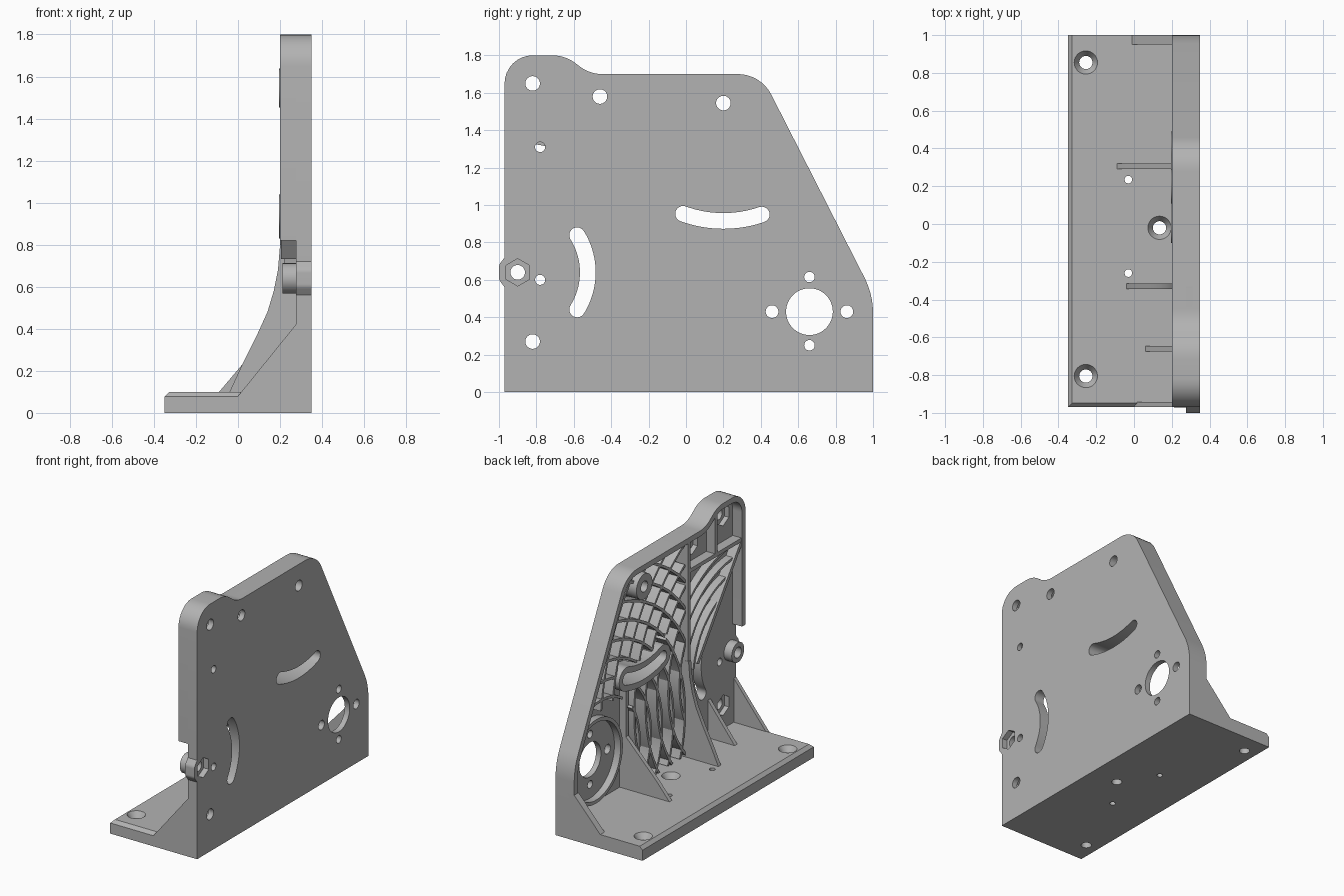
import bpy, bmesh, math
from mathutils import Vector, Matrix

cube = bpy.data.objects.get("Cube")
if cube:
    bpy.data.objects.remove(cube, do_unlink=True)

grey = bpy.data.materials.new("plain_grey")
grey.use_nodes = True
grey.diffuse_color = (0.45, 0.45, 0.45, 1)
grey.node_tree.nodes["Principled BSDF"].inputs["Base Color"].default_value = (0.45, 0.45, 0.45, 1)
parts = []
AXES = {"x": Matrix(((0, 0, 1), (1, 0, 0), (0, 1, 0))),
        "y": Matrix(((1, 0, 0), (0, 0, 1), (0, 1, 0)))}


def add(name, bm):
    """Turn a bmesh into a clean grey part."""
    bmesh.ops.remove_doubles(bm, verts=bm.verts, dist=0.0001)
    bmesh.ops.recalc_face_normals(bm, faces=bm.faces)
    mesh = bpy.data.meshes.new(name)
    bm.to_mesh(mesh)
    bm.free()
    mesh.materials.append(grey)
    ob = bpy.data.objects.new(name, mesh)
    bpy.context.collection.objects.link(ob)
    parts.append(ob)
    return ob


def sheet(name, loops, lo, hi, axis="x"):
    """Extrude flat loops (inner loops become holes) along an axis."""
    curve = bpy.data.curves.new(name, "CURVE")
    curve.dimensions = "2D"
    curve.fill_mode = "BOTH"
    curve.extrude = (hi - lo) / 2
    for loop in loops:
        sp = curve.splines.new("POLY")
        sp.points.add(len(loop) - 1)
        for p, (u, v) in zip(sp.points, loop):
            p.co = (u, v, 0, 1)
        sp.use_cyclic_u = True
    tmp = bpy.data.objects.new(name + "_curve", curve)
    bpy.context.collection.objects.link(tmp)
    mesh = bpy.data.meshes.new_from_object(tmp.evaluated_get(bpy.context.evaluated_depsgraph_get()))
    bpy.data.objects.remove(tmp, do_unlink=True)
    bm = bmesh.new()
    bm.from_mesh(mesh)
    bpy.data.meshes.remove(mesh)
    for v in bm.verts:
        v.co = AXES[axis] @ (v.co + Vector((0, 0, (lo + hi) / 2)))
    return add(name, bm)


def arc(c, r, a0, a1, n=24):
    return [(c[0] + r * math.cos(math.radians(a0 + (a1 - a0) * i / n)),
             c[1] + r * math.sin(math.radians(a0 + (a1 - a0) * i / n))) for i in range(n + 1)]


def circle(c, r, n=32):
    return arc(c, r, 90, 450, n)[:-1]


def slot(c, r, a0, a1, w):
    ends = [arc(c, r, a, a, 1)[0] for a in (a0, a1)]
    return (arc(c, r + w, a0, a1) + arc(ends[1], w, a1, a1 + 180, 10)[1:-1]
            + arc(c, r - w, a1, a0) + arc(ends[0], w, a0 + 180, a0 + 360, 10)[1:-1])


def ribbon(path, a, b):
    """Closed loop between two offsets of an open path (positive is left)."""
    pts = [Vector(p) for p in path]
    sides = ([], [])
    for i, p in enumerate(pts):
        t = (pts[min(i + 1, len(pts) - 1)] - pts[max(i - 1, 0)]).normalized()
        for side, d in zip(sides, (a, b)):
            side.append(tuple(p + Vector((-t.y, t.x)) * d))
    return sides[0] + sides[1][::-1]


def rounded(corners):
    """Round each (u, v, radius) corner with a true arc."""
    out = []
    for i, (u, v, r) in enumerate(corners):
        c = Vector((u, v))
        if r == 0:
            out.append((u, v))
            continue
        d0 = (Vector(corners[i - 1][:2]) - c).normalized()
        d1 = (Vector(corners[(i + 1) % len(corners)][:2]) - c).normalized()
        half = (math.pi - d0.angle(d1)) / 2
        p, q, w = c + d0 * r * math.tan(half), c + d1 * r * math.tan(half), math.cos(half)
        for k in range(9):
            t = k / 8
            e, f, g = (1 - t) ** 2, 2 * w * t * (1 - t), t * t
            out.append(tuple((p * e + c * f + q * g) / (e + f + g)))
    return out


# Key centres in the plate
motor, nut, pivot = (0.66, 0.43), (-0.9, 0.64), (0.2, 1.545)
bolts = [(-0.82, 1.65), (-0.46, 1.58), (-0.82, 0.27)]

# Plate skin with holes
edge = [(1, 0, 0), (1, 0.522, 0.42), (0.4, 1.7, 0.2), (-0.515, 1.7, 0.2),
        (-0.645, 1.8, 0.2), (-0.97, 1.8, 0.15)]
bulge = [(-0.97, 0.72, 0), (-1, 0.68, 0.04), (-1, 0.6, 0.04), (-0.97, 0.56, 0)]
outline = rounded(edge + bulge + [(-0.97, 0, 0)])
small = [circle((-0.78, z), 0.027) for z in (1.31, 0.6)]
slot_low = slot(nut, 0.375, -32, 32, 0.042)
slot_top = slot(pivot, 0.63, -110, -71, 0.042)
motor_holes = [circle(motor, 0.125, 48)]
for dy, dz, r in ((-0.2, 0, 0.034), (0.2, 0, 0.034), (0, 0.185, 0.028), (0, -0.18, 0.028)):
    motor_holes.append(circle((motor[0] + dy, motor[1] + dz), r))
sheet("plate_skin", [outline, slot_low, slot_top, circle(nut, 0.073, 6), circle(pivot, 0.039)]
      + small + motor_holes + [circle(b, 0.039) for b in bolts], 0.31, 0.35)

# Thicker front zone with nut pockets
zone = rounded([(-0.33, 0, 0), (-0.33, 1.7, 0)] + edge[3:] + bulge + [(-0.97, 0, 0)])
sheet("front_zone", [zone, slot_low, circle(nut, 0.039)] + small
      + [circle(b, 0.075, 6) for b in bolts], 0.275, 0.31)

# Rim around the plate
rim = rounded(edge + [(-0.97, 0.82, 0)])
sheet("plate_rim", [ribbon(rim, 0, 0.04)], 0.2, 0.32)

# Raised bosses
sheet("pivot_boss", [circle(pivot, 0.092), circle(pivot, 0.039)], 0.195, 0.32)
sheet("slot_boss", [slot(pivot, 0.63, -110, -71, 0.085), slot_top], 0.195, 0.32)
sheet("nut_boss", [circle(nut, 0.072), circle(nut, 0.039)], 0.212, 0.28)
sheet("motor_ring", [circle(motor, 0.305, 64), circle(motor, 0.28, 64)], 0.26, 0.32)

# Straight ribs
for name, path in (("divider_rib", [(-0.33, 0.7), (-0.33, 1.69)]),
                   ("upper_rib", [(-0.33, 1.45), (-0.95, 1.45)]),
                   ("corner_rib", [(-0.64, 1.45), (-0.64, 1.77)]),
                   ("diagonal_rib", [(-0.43, 0.74), (-0.93, 1.43)])):
    sheet(name, [ribbon(path, -0.014, 0.014)], 0.205, 0.3)
sheet("motor_wall", [ribbon([(0.305, 0.1), (0.305, 0.85)], -0.015, 0.015)], 0.26, 0.32)


# Curved lattice ribs, clipped to their zones
def in_main(p):
    y, z = p
    return (-0.33 < y < 0.93 - (z - 0.62) / 1.96 and 0.09 < z < 1.67
            and math.dist(p, motor) > 0.3 and math.dist(p, pivot) > 0.09
            and not (y > 0.3 and z < 0.8)
            and not (abs(math.dist(p, pivot) - 0.63) < 0.08 and abs(y - 0.19) < 0.28))


def in_front(p):
    return -0.95 < p[0] < -0.33 and 0.74 - (p[0] + 0.43) * 1.38 < p[1] < 1.45


def lattice(name, centre, start, radii, inside, x0):
    loops = []
    for r in radii:
        run = []
        for p in arc(centre, r, start, start + 360, 240):
            if inside(p):
                run.append(p)
                continue
            if len(run) > 2:
                loops.append(ribbon(run, -0.009, 0.009))
            run = []
    sheet(name, loops, x0, 0.32)


lattice("motor_side_ribs", motor, -90, [0.45 + 0.13 * i for i in range(8)], in_main, 0.225)
lattice("nut_side_ribs", nut, 180, [0.65 + 0.13 * i for i in range(8)], in_main, 0.225)
lattice("front_zone_ribs", nut, 180, [0.5 + 0.1 * i for i in range(4)], in_front, 0.22)

# Gussets between plate and base
tail = [(0.32, 0.05)]
for name, y0, y1, prof in (
        ("front_gusset", -0.97, -0.942, [(0, 0), (0, 0.08), (0.275, 0.42), (0.32, 0.42), (0.32, 0)]),
        ("small_gusset", -0.675, -0.645, [(0.02, 0.05), (0.06, 0.1), (0.28, 0.38), (0.32, 0.38)] + tail),
        ("tall_gusset", -0.345, -0.315, [(-0.06, 0.05), (-0.04, 0.1), (0.02, 0.23), (0.09, 0.37), (0.14, 0.48),
                                         (0.17, 0.58), (0.19, 0.68), (0.2, 0.8), (0.32, 0.8)] + tail),
        ("middle_gusset", 0.29, 0.32, [(-0.13, 0.05), (-0.09, 0.1), (0.02, 0.23), (0.28, 0.5), (0.32, 0.5)] + tail),
        ("back_gusset", 0.95, 1, [(-0.05, 0.05), (-0.01, 0.1), (0.2, 0.33), (0.32, 0.33)] + tail)):
    sheet(name, [prof], y0, y1, "y")

# Base slab with two chamfered edges
bm = bmesh.new()
bmesh.ops.create_cube(bm, size=1, matrix=Matrix.Translation((-0.01, 0.015, 0.05))
                      @ Matrix.Diagonal((0.68, 1.97, 0.1, 1)))
top = [e for e in bm.edges if all(v.co.z > 0.05 for v in e.verts)
       and (all(v.co.x < 0 for v in e.verts) or all(v.co.y < 0 for v in e.verts))]
bmesh.ops.bevel(bm, geom=top, offset=0.023, segments=1, affect="EDGES")
base = add("base_slab", bm)

# Countersunk and plain holes in the base
bm = bmesh.new()


def drill(x, y, z, r0, r1, depth):
    bmesh.ops.create_cone(bm, cap_ends=True, segments=32, radius1=r0, radius2=r1, depth=depth,
                          matrix=Matrix.Translation((x, y, z)))


for x, y in ((-0.255, 0.855), (-0.255, -0.805), (0.135, -0.02)):
    drill(x, y, 0, 0.035, 0.035, 0.15)
    drill(x, y, 0.09, 0.035, 0.075, 0.06)
for y in (0.235, -0.26):
    drill(-0.03, y, 0.05, 0.02, 0.02, 0.2)
cutter = add("hole_cutter", bm)
parts.remove(cutter)
cutter.hide_render = True
mod = base.modifiers.new("holes", "BOOLEAN")
mod.operation, mod.object, mod.solver = "DIFFERENCE", cutter, "EXACT"
mod.use_self = True
bpy.context.view_layer.objects.active = base
bpy.ops.object.modifier_apply(modifier="holes")
bpy.data.objects.remove(cutter, do_unlink=True)

# Smooth the round faces, keep edges sharp
bpy.ops.object.select_all(action="DESELECT")
for ob in parts:
    ob.select_set(True)
bpy.ops.object.shade_smooth_by_angle(angle=math.radians(30))
